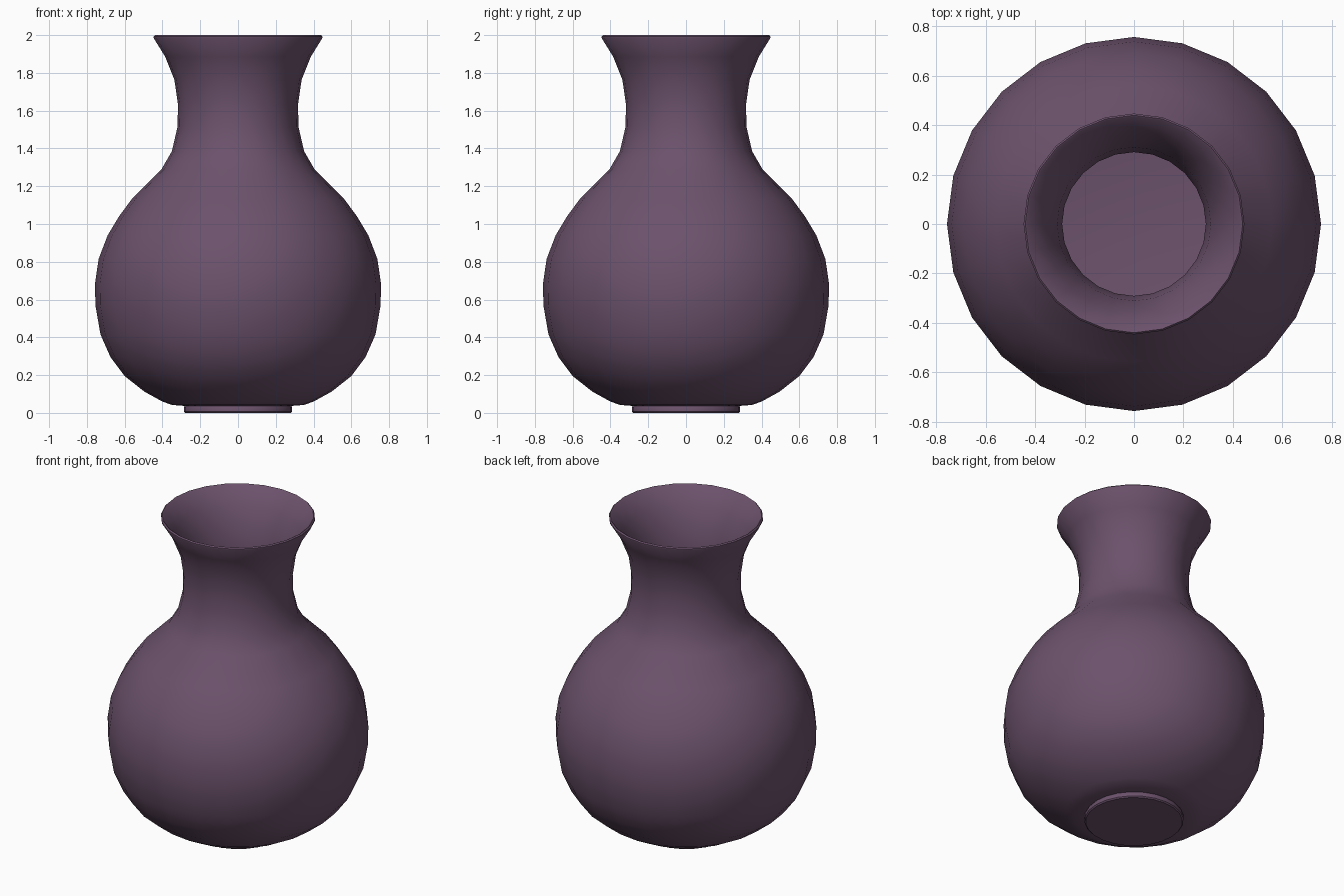
import bpy, bmesh, math

SIDES = 24

# Outer wall from the foot centre up to the lip: (radius, height)
outer = [
    (0, 0), (0.28, 0), (0.287, 0.007), (0.287, 0.03), (0.282, 0.037),
    (0.35, 0.042), (0.40, 0.06), (0.495, 0.112), (0.60, 0.195),
    (0.675, 0.295), (0.728, 0.415), (0.755, 0.57), (0.757, 0.685),
    (0.738, 0.815), (0.69, 0.94), (0.63, 1.04), (0.56, 1.135),
    (0.405, 1.29), (0.35, 1.385), (0.32, 1.515), (0.318, 1.635),
    (0.337, 1.765), (0.385, 1.885), (0.447, 1.985), (0.447, 1.993), (0.44, 2.0),
]
# Inner wall from the lip down to the flat floor
inner = [
    (0.434, 1.997), (0.362, 1.89), (0.311, 1.77), (0.291, 1.635),
    (0.293, 1.51), (0.323, 1.375), (0.383, 1.27), (0.54, 1.11),
    (0.607, 1.02), (0.665, 0.925), (0.71, 0.805), (0.729, 0.685),
    (0.727, 0.575), (0.70, 0.425), (0.65, 0.31), (0.58, 0.217),
    (0.483, 0.138), (0.39, 0.088), (0.29, 0.07), (0, 0.07),
]


def lathe(name, profile):
    """Spin a closed profile round the z axis."""
    bm = bmesh.new()
    verts = [bm.verts.new((r, 0, z)) for r, z in profile]
    edges = [bm.edges.new(pair) for pair in zip(verts, verts[1:])]
    bmesh.ops.spin(bm, geom=verts + edges, axis=(0, 0, 1), cent=(0, 0, 0),
                   angle=math.tau, steps=SIDES, use_merge=False)
    bmesh.ops.remove_doubles(bm, verts=bm.verts, dist=0.0005)
    bmesh.ops.recalc_face_normals(bm, faces=bm.faces)
    mesh = bpy.data.meshes.new(name)
    bm.to_mesh(mesh)
    bm.free()
    obj = bpy.data.objects.new(name, mesh)
    bpy.context.collection.objects.link(obj)
    return obj


# Vase body with foot, belly, neck and flared lip
vase = lathe("vase", outer + inner)

# Plum glaze
glaze = bpy.data.materials.new("plum_glaze")
glaze.diffuse_color = (0.15, 0.085, 0.15, 1)
vase.data.materials.append(glaze)

# Smooth walls, crisp foot and lip
bpy.context.view_layer.objects.active = vase
vase.select_set(True)
bpy.ops.object.shade_smooth_by_angle(angle=math.radians(40))
